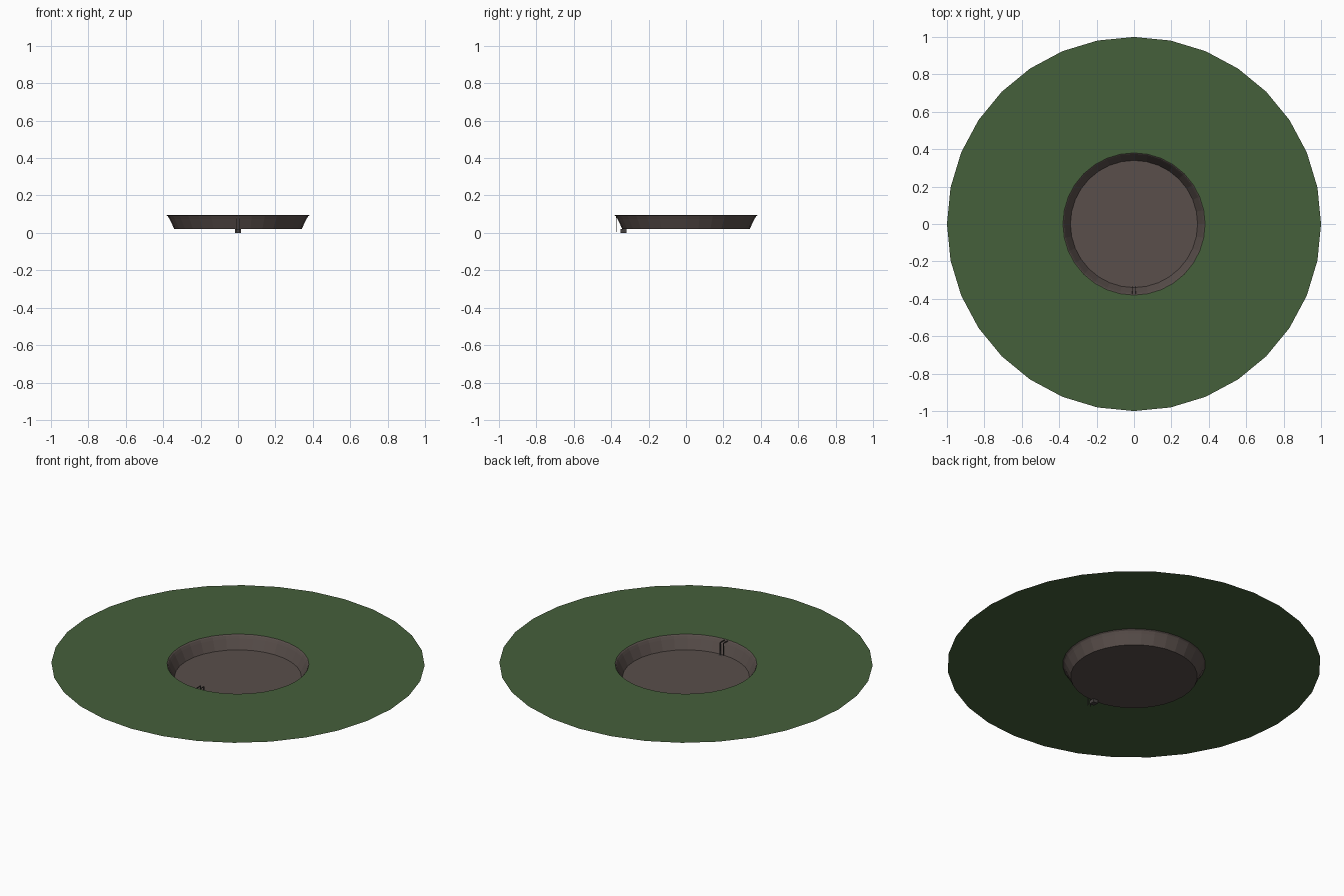
import bpy, bmesh, math
from mathutils import Vector

if "Cube" in bpy.data.objects:
    bpy.data.objects.remove(bpy.data.objects["Cube"])

SIDES = 32
RIM_Z = 0.095


def material(name, rgb):
    m = bpy.data.materials.new(name)
    m.diffuse_color = (*rgb, 1)
    m.use_nodes = True
    m.node_tree.nodes["Principled BSDF"].inputs["Base Color"].default_value = m.diffuse_color
    return m


def finish(name, bm, mat):
    me = bpy.data.meshes.new(name)
    bm.to_mesh(me)
    bm.free()
    me.materials.append(mat)
    ob = bpy.data.objects.new(name, me)
    bpy.context.collection.objects.link(ob)
    return ob


def revolve(name, profile, mat, cap_last=False):
    """Rings of (radius, z) joined from the outside inwards, facing up."""
    bm = bmesh.new()
    rings = []
    for r, z in profile:
        rings.append([bm.verts.new((r * math.cos(math.tau * i / SIDES),
                                    r * math.sin(math.tau * i / SIDES), z))
                      for i in range(SIDES)])
    for a, b in zip(rings, rings[1:]):
        for i in range(SIDES):
            j = (i + 1) % SIDES
            bm.faces.new((a[i], a[j], b[j], b[i]))
    if cap_last:
        bm.faces.new(rings[-1])
    return finish(name, bm, mat)


def add_box(bm, centre, size):
    made = bmesh.ops.create_cube(bm, size=1)["verts"]
    for v in made:
        v.co = Vector(centre) + Vector(v.co[k] * size[k] for k in range(3))


grass = material("grass", (0.060, 0.115, 0.043))
earth = material("earth", (0.100, 0.077, 0.070))
metal = material("dark_metal", (0.06, 0.052, 0.05))

# Flat lawn with a round hole
revolve("lawn", [(1.0, RIM_Z), (0.38, RIM_Z)], grass)

# Sunken basin: rounded lip, sloping wall and flat floor
revolve("basin", [(0.383, RIM_Z), (0.375, 0.089), (0.367, 0.075), (0.34, 0.02)],
        earth, cap_last=True)

# Ladder rails hooked over the lip
for side, x in (("left", -0.010), ("right", 0.010)):
    bm = bmesh.new()
    add_box(bm, (x, -0.334, 0.046), (0.004, 0.004, 0.092))
    add_box(bm, (x, -0.353, 0.091), (0.004, 0.042, 0.004))
    add_box(bm, (x, -0.373, 0.048), (0.004, 0.004, 0.088))
    finish("ladder_rail_" + side, bm, metal)

# Ladder foot
bm = bmesh.new()
add_box(bm, (0, -0.335, 0.010), (0.030, 0.032, 0.020))
finish("ladder_foot", bm, metal)
